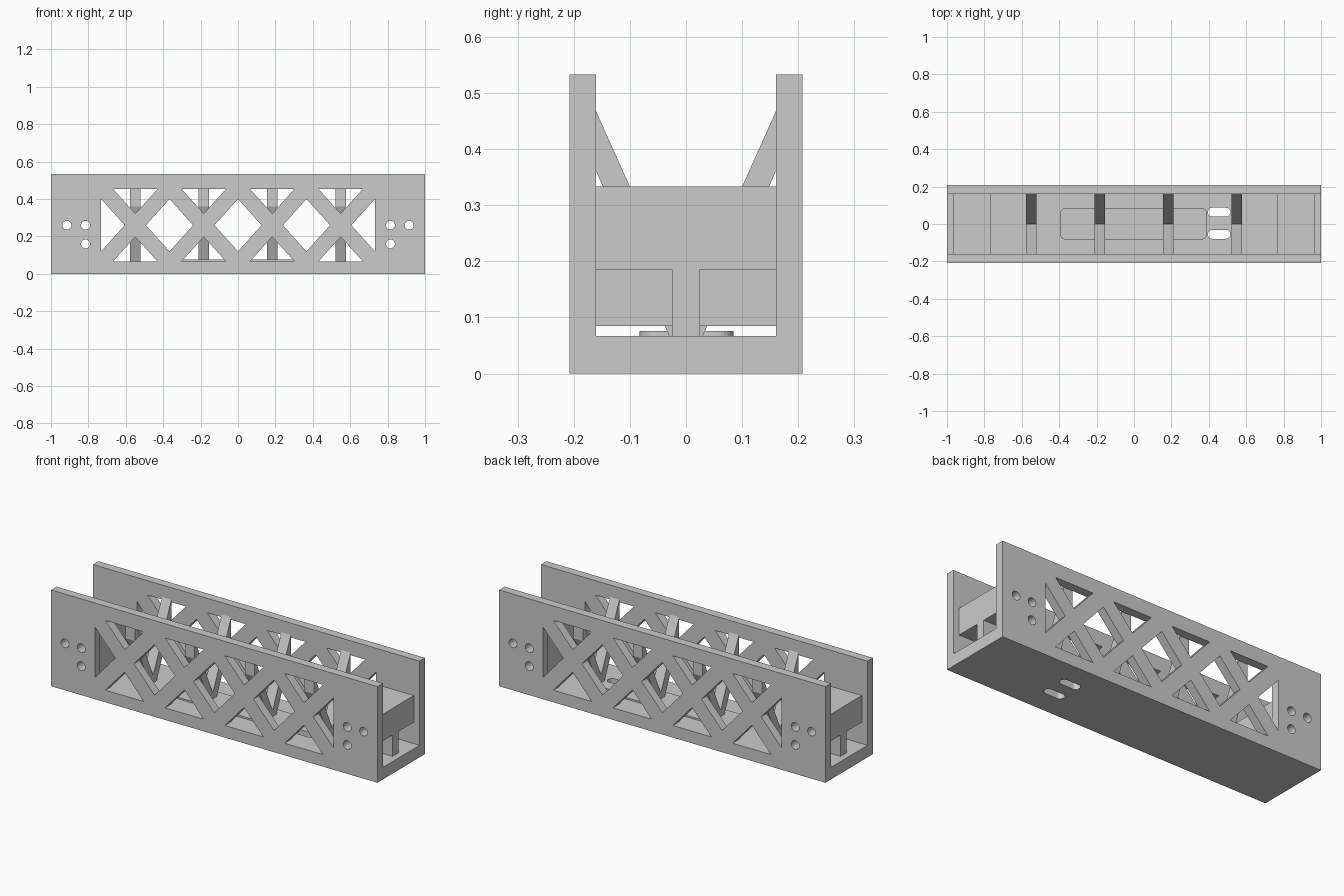
import bpy, bmesh, math
from mathutils import Matrix, Euler

if "Cube" in bpy.data.objects:
    bpy.data.objects.remove(bpy.data.objects["Cube"])

gray = bpy.data.materials.new("light_gray")
gray.diffuse_color = (0.6, 0.6, 0.6, 1)
gray.use_nodes = True
gray.node_tree.nodes["Principled BSDF"].inputs["Base Color"].default_value = gray.diffuse_color

# Orientation of a flat profile by its plane
PLANES = {"xy": (0, 0, 0), "xz": (math.pi / 2, 0, 0), "yz": (math.pi / 2, 0, math.pi / 2)}


def extrude(name, plane, loops, half, loc=(0, 0, 0)):
    """Solid from an outline plus hole loops, thickened both ways by half."""
    cu = bpy.data.curves.new(name + "_profile", 'CURVE')
    cu.dimensions = '2D'
    cu.fill_mode = 'BOTH'
    cu.extrude = half
    for pts in loops:
        sp = cu.splines.new('POLY')
        sp.points.add(len(pts) - 1)
        for p, (a, b) in zip(sp.points, pts):
            p.co = (a, b, 0, 1)
        sp.use_cyclic_u = True
    tmp = bpy.data.objects.new(name + "_tmp", cu)
    bpy.context.collection.objects.link(tmp)
    bpy.context.view_layer.update()
    dg = bpy.context.evaluated_depsgraph_get()
    me = bpy.data.meshes.new_from_object(tmp.evaluated_get(dg))
    bpy.data.objects.remove(tmp)
    bm = bmesh.new()
    bm.from_mesh(me)
    bmesh.ops.remove_doubles(bm, verts=bm.verts, dist=1e-5)
    bmesh.ops.transform(bm, verts=bm.verts,
                        matrix=Matrix.Translation(loc) @ Euler(PLANES[plane]).to_matrix().to_4x4())
    bmesh.ops.recalc_face_normals(bm, faces=bm.faces)
    for f in bm.faces:
        f.smooth = False
        f.material_index = 0
    bm.to_mesh(me)
    bm.free()
    me.materials.clear()
    me.materials.append(gray)
    ob = bpy.data.objects.new(name, me)
    bpy.context.collection.objects.link(ob)
    return ob


def rect(x0, x1, y0, y1):
    return [(x0, y0), (x1, y0), (x1, y1), (x0, y1)]


def rounded(x0, x1, y0, y1, r, n=8):
    pts = []
    corners = [(x1 - r, y1 - r), (x0 + r, y1 - r), (x0 + r, y0 + r), (x1 - r, y0 + r)]
    for q, (cx, cy) in enumerate(corners):
        for i in range(n):
            a = math.pi / 2 * (q + i / (n - 0.99))
            pts.append((cx + r * math.cos(a), cy + r * math.sin(a)))
    return pts


def circle(cx, cy, r, n=32):
    return [(cx + r * math.cos(2 * math.pi * i / n), cy + r * math.sin(2 * math.pi * i / n))
            for i in range(n)]


L, W, IN, H, FLOOR = 1.0, 0.208, 0.16, 0.533, 0.067
PITCH, MID = 0.366, 0.26
bays = [PITCH * (i - 1.5) for i in range(4)]
bolts = [(0.815, 0.26), (0.915, 0.26), (0.815, 0.16)]

# Truss openings and bolt holes in the side walls
holes = [circle(s * x, z, 0.024) for s in (-1, 1) for x, z in bolts]
for c in bays:
    holes.append([(c - 0.118, 0.453), (c + 0.118, 0.453), (c, 0.322)])
    holes.append([(c - 0.118, FLOOR), (c + 0.118, FLOOR), (c, 0.198)])
for i in range(3):
    c = PITCH * (i - 1)
    holes.append([(c - 0.126, MID), (c, 0.12), (c + 0.126, MID), (c, 0.4)])
e = 2 * PITCH
for s in (-1, 1):
    holes.append([(s * e, 0.12), (s * e, 0.4), (s * (e - 0.126), MID)])

# Side walls
for name, s in (("front_wall", -1), ("back_wall", 1)):
    extrude(name, "xz", [rect(-L, L, 0, H)] + holes, (W - IN) / 2, (0, s * (W + IN) / 2, 0))

# Floor with two slots
slots = [rounded(0.395, 0.515, y - 0.024, y + 0.024, 0.0235) for y in (-0.055, 0.063)]
extrude("floor", "xy", [rect(-L, L, -IN, IN)] + slots, FLOOR / 2, (0, 0, FLOOR / 2))

# Raised rounded pad on the floor
extrude("floor_pad", "xy", [rounded(-0.395, 0.39, -0.083, 0.085, 0.03)], 0.0045,
        (0, 0, FLOOR + 0.0045))

# V-shaped cross braces between the walls
brace = [(IN, 0.467), (0, 0.11), (-IN, 0.467), (-IN, 0.36), (-0.03, FLOOR), (0.03, FLOOR), (IN, 0.36)]
for i, c in enumerate(bays):
    extrude("cross_brace_%d" % (i + 1), "yz", [brace], 0.029, (c, 0, 0))

# Stepped end blocks with bolt holes, each on a narrow centre support
block = [(0.765, 0.085), (0.865, 0.085), (0.865, 0.185), (0.965, 0.185), (0.965, 0.333), (0.765, 0.333)]
stem = [(0.765, FLOOR), (0.965, FLOOR), (0.965, 0.185), (0.865, 0.185), (0.865, 0.085), (0.765, 0.085)]
for side, s in (("left", -1), ("right", 1)):
    flip = lambda pts: [(s * x, z) for x, z in pts]
    extrude(side + "_end_block", "xz",
            [flip(block)] + [flip(circle(x, z, 0.024)) for x, z in bolts], IN)
    extrude(side + "_block_support", "xz", [flip(stem)], 0.025)
